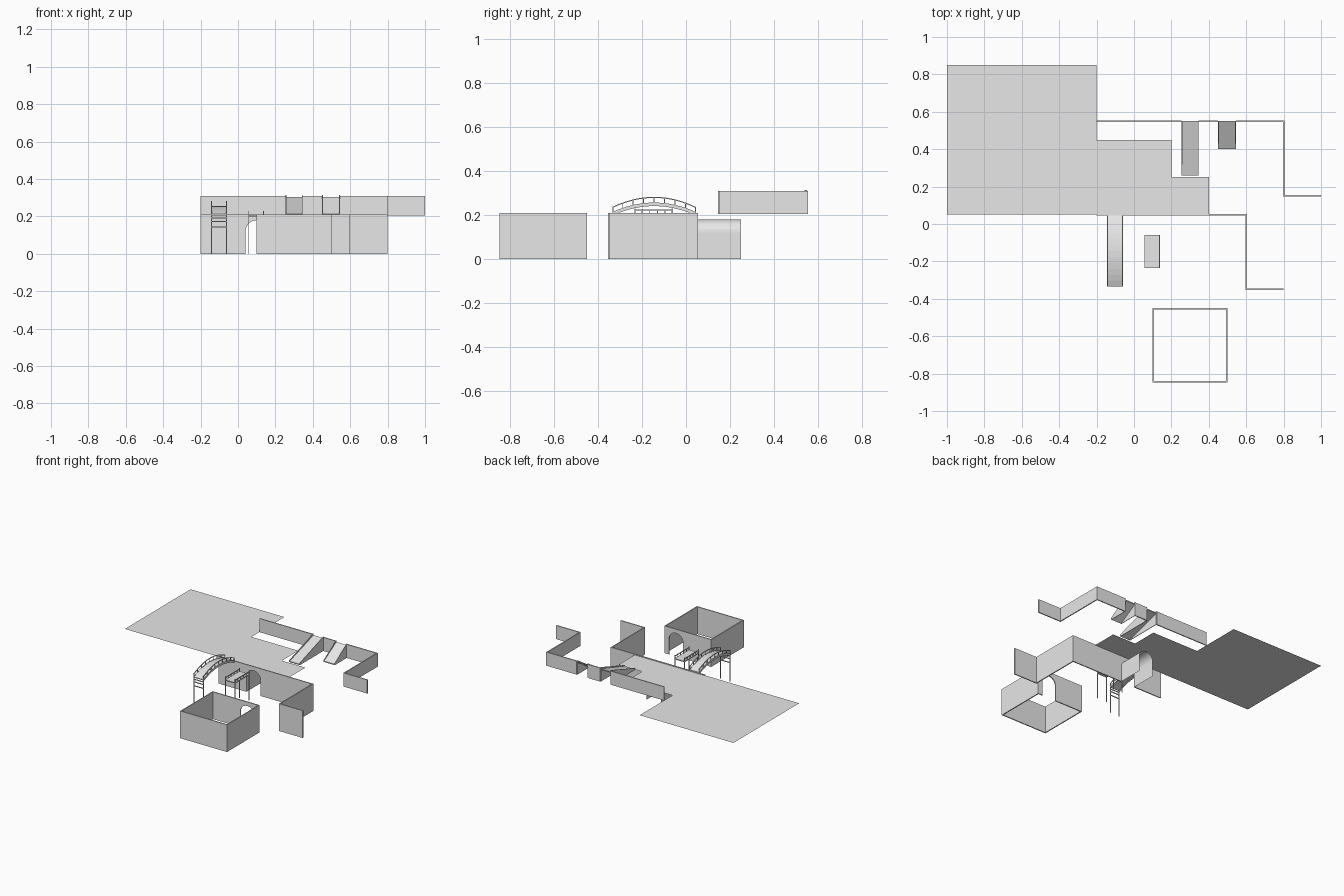
import bpy, bmesh, math
from mathutils import Vector

cube = bpy.data.objects.get("Cube")
if cube:
    bpy.data.objects.remove(cube, do_unlink=True)

grey = bpy.data.materials.new("light_grey")
grey.use_nodes = True
grey.diffuse_color = (0.8, 0.8, 0.8, 1)
grey.node_tree.nodes["Principled BSDF"].inputs["Base Color"].default_value = (0.8, 0.8, 0.8, 1)

LOW, HIGH, FLOOR = 0.21, 0.31, 0.205
T = 0.004  # half thickness of the walls


def finish(name, bm):
    mesh = bpy.data.meshes.new(name)
    bm.to_mesh(mesh)
    bm.free()
    mesh.materials.append(grey)
    obj = bpy.data.objects.new(name, mesh)
    bpy.context.collection.objects.link(obj)
    return obj


def prism(name, outline, axis, a, b):
    """Extrude a (horizontal, z) outline along x or y from a to b."""
    bm = bmesh.new()
    place = (lambda u, z: (a, u, z)) if axis == "x" else (lambda u, z: (u, a, z))
    face = bm.faces.new([bm.verts.new(place(u, z)) for u, z in outline])
    ext = bmesh.ops.extrude_face_region(bm, geom=[face])
    move = Vector((b - a, 0, 0)) if axis == "x" else Vector((0, b - a, 0))
    bmesh.ops.translate(bm, vec=move, verts=[v for v in ext["geom"] if isinstance(v, bmesh.types.BMVert)])
    bmesh.ops.recalc_face_normals(bm, faces=bm.faces)
    return finish(name, bm)


def block(name, x, y, z):
    return prism(name, [(x[0], z[0]), (x[1], z[0]), (x[1], z[1]), (x[0], z[1])], "y", *y)


def arch(cx, r, spring, n=12):
    """Doorway outline from right foot over the crown to left foot."""
    curve = [(cx + r * math.cos(math.pi * i / n), spring + r * math.sin(math.pi * i / n)) for i in range(n + 1)]
    return [(cx + r, 0)] + curve + [(cx - r, 0)]


def arched_wall(name, x0, x1, y, cx):
    prism(name, [(x0, 0), (x0, LOW), (x1, LOW), (x1, 0)] + arch(cx, 0.06, 0.12), "y", y - T, y + T)


# Upper terrace: one thin stepped sheet
bm = bmesh.new()
terrace = [(-1, 0.05), (0.4, 0.05), (0.4, 0.25), (0.2, 0.25), (0.2, 0.45), (-0.2, 0.45), (-0.2, 0.85), (-1, 0.85)]
bm.faces.new([bm.verts.new((x, y, FLOOR)) for x, y in terrace])
finish("terrace_floor", bm)

# Lower retaining wall with a vaulted passage behind its doorway
arched_wall("lower_wall", -0.2, 0.6 + T, 0.05, 0.1)
block("lower_wall_return", (0.6 - T, 0.6 + T), (-0.35 - T, 0.05 - T), (0, LOW))
block("lower_wall_end", (0.6 + T, 0.8), (-0.35 - T, -0.35 + T), (0, LOW))
bm = bmesh.new()
rings = [[bm.verts.new((x, y, z)) for x, z in arch(0.1, 0.06, 0.12)] for y in (0.05, 0.25)]
for i in range(len(rings[0]) - 1):
    bm.faces.new((rings[0][i], rings[0][i + 1], rings[1][i + 1], rings[1][i]))
finish("vaulted_passage", bm)

# Open-topped square room with a doorway at the back
arched_wall("room_back_wall", 0.1, 0.5, -0.45 - T, 0.4)
block("room_front_wall", (0.1, 0.5), (-0.848, -0.84), (0, LOW))
for side, x in (("right", 0.1), ("left", 0.5 - 2 * T)):
    block("room_%s_wall" % side, (x, x + 2 * T), (-0.84, -0.45 - 2 * T), (0, LOW))

# Upper parapet, open where the two ramps arrive
RAMPS = [("long", 0.255, 0.345, 0.26), ("short", 0.45, 0.545, 0.4)]
for i, (x0, x1) in enumerate([(-0.2, 0.255), (0.345, 0.45), (0.545, 0.8)]):
    block("upper_wall_%d" % (i + 1), (x0, x1), (0.55 - T, 0.55 + T), (FLOOR, HIGH))
block("upper_wall_return", (0.8 - T, 0.8 + T), (0.15 - T, 0.55 + T), (FLOOR, HIGH))
block("upper_wall_end", (0.8 + T, 1), (0.15 - T, 0.15 + T), (FLOOR, HIGH))

# Ramps: sloping slab between triangular side walls
for name, x0, x1, y0 in RAMPS:
    slab = [(y0, FLOOR), (0.55, 0.295), (0.55, 0.303), (y0, FLOOR + 0.008)]
    prism(name + "_ramp", slab, "x", x0, x1)
    side = [(y0, FLOOR), (0.55, FLOOR), (0.55, HIGH + 0.005), (y0, FLOOR + 0.015)]
    for x in (x0, x1 - 0.004):
        prism(name + "_ramp_side", side, "x", x, x + 0.004)

# Arched footbridge
BX0, BX1, BY0, BY1 = -0.145, -0.06, -0.335, 0.045


def rise(t, base, height):
    return (BY0 + (BY1 - BY0) * t, base + height * 4 * t * (1 - t))


def band(name, base, height, thick, x0, x1, n=12):
    low = [rise(i / n, base, height) for i in range(n + 1)]
    prism(name, low + [(y, z + thick) for y, z in reversed(low)], "x", x0, x1)


band("footbridge_deck", 0.206, 0.043, 0.006, BX0, BX1)
for x in (BX0, BX1 - 0.005):
    band("footbridge_beam", 0.198, 0.043, 0.016, x, x + 0.005)
    band("footbridge_handrail", 0.232, 0.046, 0.005, x, x + 0.005)
    for i in range(9):
        y, z = rise(i / 8, 0.206, 0.043)
        y = min(max(y, BY0 + 0.002), BY1 - 0.002)
        block("footbridge_baluster", (x, x + 0.004), (y - 0.002, y + 0.002), (z, z + 0.03))
    block("footbridge_leg", (x, x + 0.005), (BY0, BY0 + 0.006), (0, 0.24))
for z in (0.14, 0.17, 0.19):
    block("footbridge_crossbar", (BX0, BX1), (BY0, BY0 + 0.005), (z, z + 0.006))

# Small straight platform on four legs
PX0, PX1, PY0, PY1 = 0.055, 0.14, -0.235, -0.06
block("platform_deck", (PX0, PX1), (PY0, PY1), (0.197, 0.204))
for x in (PX0, PX1 - 0.005):
    block("platform_rail", (x, x + 0.005), (PY0, PY1), (0.22, 0.225))
    for y in (PY0, PY1 - 0.005):
        block("platform_leg", (x, x + 0.005), (y, y + 0.005), (0, 0.23))
    for i in range(1, 5):
        y = PY0 + (PY1 - PY0) * i / 5
        block("platform_baluster", (x, x + 0.004), (y - 0.002, y + 0.002), (0.204, 0.22))
